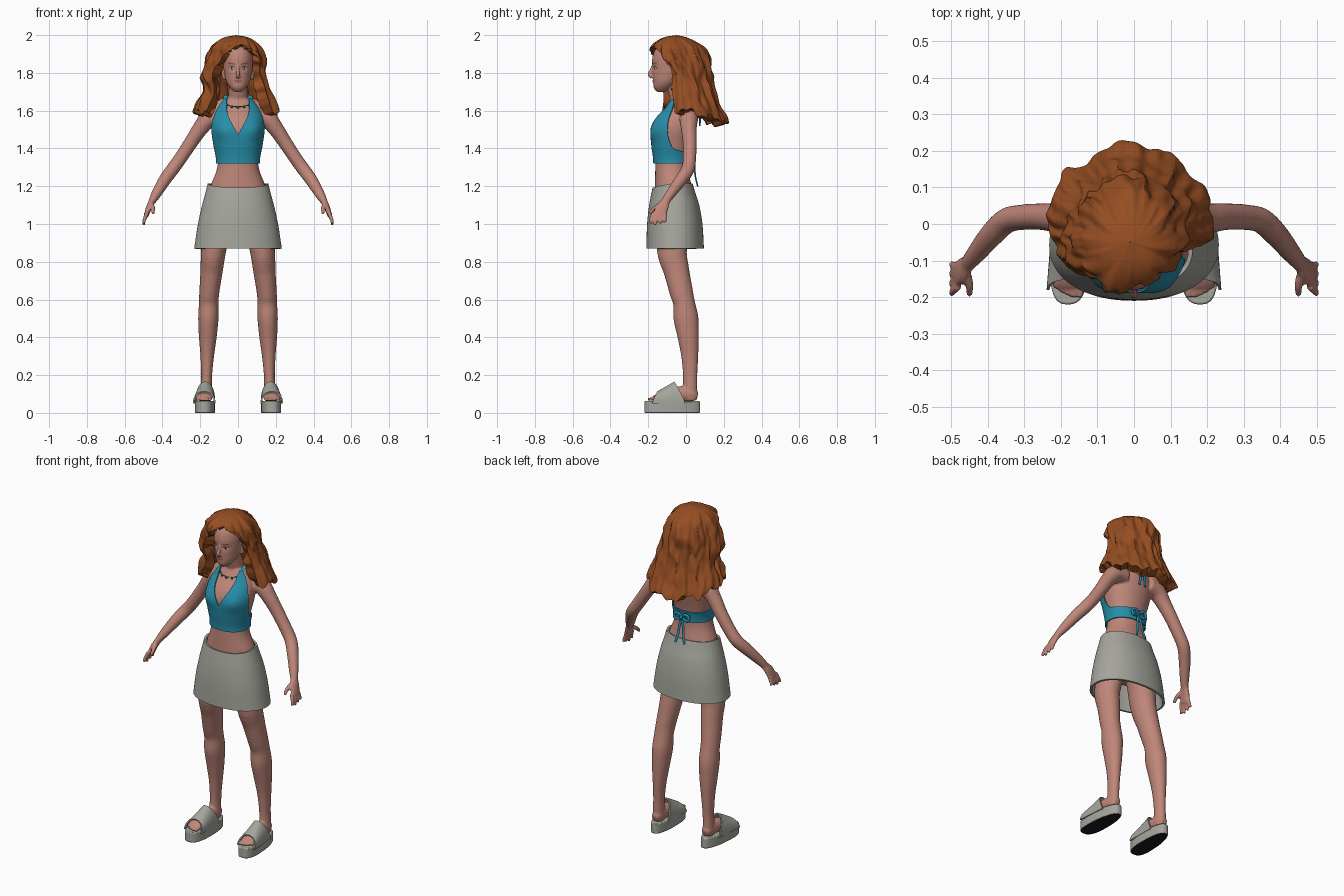
import bpy, bmesh, math
from math import sin, cos, pi, exp, copysign
from mathutils import Vector, noise

if "Cube" in bpy.data.objects:
    bpy.data.objects.remove(bpy.data.objects["Cube"])


def material(name, *rgb):
    m = bpy.data.materials.new(name)
    m.use_nodes = True
    m.diffuse_color = (*rgb, 1)
    m.node_tree.nodes["Principled BSDF"].inputs["Base Color"].default_value = (*rgb, 1)
    return m


SKIN = material("skin", .52, .24, .19)
HAIR = material("auburn_hair", .30, .075, .016)
TEAL = material("teal_cloth", .02, .27, .40)
GREY = material("warm_grey", .38, .38, .34)
BLACK = material("black", .012, .011, .011)
WHITE = material("eye_white", .6, .58, .55)
LIPS = material("lips", .36, .11, .10)
BEAD = material("dark_beads", .02, .09, .13)


def sample(keys, t):
    """Smooth interpolation of rows keyed by their first value."""
    t = min(max(t, keys[0][0]), keys[-1][0])
    i = next(k for k in range(len(keys) - 1) if t <= keys[k + 1][0])
    a, b = keys[i], keys[i + 1]
    p, n = keys[max(i - 1, 0)], keys[min(i + 2, len(keys) - 1)]
    h = b[0] - a[0]
    f = (t - a[0]) / h
    out = []
    for k in range(1, len(a)):
        m0 = (b[k] - p[k]) / (b[0] - p[0]) * h
        m1 = (n[k] - a[k]) / (n[0] - a[0]) * h
        d = b[k] - a[k]
        out.append(a[k] + f * (m0 + f * (3 * d - 2 * m0 - m1 + f * (m0 + m1 - 2 * d))))
    return out


def grid(bm, rows, cols, fn, closed=True, caps=False):
    """Add a sheet of quads from fn(u, v), optionally wrapped round and capped."""
    n = cols if closed else cols + 1
    vs = [[bm.verts.new(fn(i / rows, j / cols)) for j in range(n)] for i in range(rows + 1)]
    for r, q in zip(vs, vs[1:]):
        for j in range(cols):
            k = (j + 1) % n
            bm.faces.new((r[j], r[k], q[k], q[j]))
    if caps:
        bm.faces.new(vs[0])
        bm.faces.new(vs[-1])


def tube(bm, pts, ref=(1, 0, 0), cols=16, rows=None):
    """Add a limb through (x, y, z, width, depth) points."""
    keys = [(i, *p, p[3]) if len(p) == 4 else (i, *p) for i, p in enumerate(pts)]
    last = len(pts) - 1

    def fn(u, v):
        x, y, z, rx, ry = sample(keys, u * last)
        t = (Vector(sample(keys, u * last + .05)[:3]) - Vector(sample(keys, u * last - .05)[:3])).normalized()
        r = Vector(ref)
        s = (r - t * r.dot(t)).normalized()
        return Vector((x, y, z)) + s * rx * cos(2 * pi * v) + t.cross(s) * ry * sin(2 * pi * v)
    grid(bm, rows or last * 4, cols, fn, caps=True)


def finish(bm, name, *mats, mods=(), rule=None):
    bmesh.ops.remove_doubles(bm, verts=bm.verts, dist=.00002)
    bmesh.ops.recalc_face_normals(bm, faces=bm.faces)
    if rule:
        for f in bm.faces:
            f.material_index = rule(f)
    me = bpy.data.meshes.new(name)
    bm.to_mesh(me)
    bm.free()
    for m in mats:
        me.materials.append(m)
    me.shade_smooth()
    me.set_sharp_from_angle(angle=.8)
    ob = bpy.data.objects.new(name, me)
    bpy.context.collection.objects.link(ob)
    for kind, settings in mods:
        mod = ob.modifiers.new(kind.lower(), kind)
        for key, value in settings.items():
            setattr(mod, key, value)


MIRROR = ("MIRROR", {"use_mirror_merge": False})
SPLIT = ("EDGE_SPLIT", {"split_angle": .9})


def fuse(size, steps):
    return [("REMESH", {"mode": "VOXEL", "voxel_size": size, "use_smooth_shade": True}),
            ("SMOOTH", {"factor": .5, "iterations": steps})]


def ring(a, z, rx, front, back, power=1.0, off=0.0, cx=0.0):
    """Point on an oval section; angle 0 faces forward."""
    s, c = sin(a), cos(a)
    s, c = copysign(abs(s) ** power, s), copysign(abs(c) ** power, c)
    return Vector((cx + (rx + off) * s, (front + back) / 2 - ((back - front) / 2 + off) * c, z))


# Trunk: height, half width, front, back
TRUNK = [(1.0, .15, -.16, .05), (1.1, .165, -.17, .055), (1.2, .145, -.165, .03), (1.28, .115, -.163, .015),
         (1.34, .106, -.163, .015), (1.42, .12, -.173, .03), (1.5, .135, -.175, .05),
         (1.56, .13, -.152, .06), (1.61, .11, -.112, .055), (1.66, .075, -.082, .035)]


def trunk(a, z, off=0.0):
    a = (a + pi) % (2 * pi) - pi
    bust = .012 * exp(-((abs(a) - .55) / .35) ** 2 - ((z - 1.5) / .05) ** 2)
    return ring(a, z, *sample(TRUNK, z), power=.93, off=off + bust)


# Body: trunk, neck, shoulders, arms, hands, legs and feet fused together
bm = bmesh.new()
grid(bm, 40, 48, lambda u, v: trunk(2 * pi * v, 1 + .66 * u), caps=True)
tube(bm, [(0, 0, 1.56, .06), (0, -.025, 1.65, .055), (0, -.055, 1.73, .048), (0, -.075, 1.8, .048)])
tube(bm, [(.02, .005, 1.655, .03), (.08, .012, 1.63, .034), (.14, .015, 1.585, .04)], (0, 1, 0))
tube(bm, [(.08, .02, 1.57, .045), (.15, .015, 1.56, .05), (.2, .015, 1.505, .042), (.25, .02, 1.43, .037),
          (.31, .018, 1.34, .035), (.35, .008, 1.285, .035), (.39, -.03, 1.23, .033),
          (.435, -.085, 1.155, .026), (.458, -.112, 1.115, .022, .018)], (0, 1, 0))
tube(bm, [(.452, -.105, 1.125, .022, .018), (.47, -.125, 1.09, .034, .016), (.486, -.142, 1.045, .036, .013)], (0, 1, 0))
for i in range(4):
    y = -.172 + .02 * i
    tube(bm, [(.481, y, 1.06, .011), (.495, y - .012 + .004 * i, 1.025, .010),
              (.499, y - .02 + .008 * i, .993 + .008 * abs(i - 1), .008)], (0, 1, 0), 10)
tube(bm, [(.462, -.125, 1.105, .014), (.45, -.165, 1.085, .012), (.45, -.195, 1.055, .009)], cols=10)
tube(bm, [(.095, -.06, 1.08, .08, .09), (.128, -.075, .87, .067, .08), (.14, -.05, .75, .059, .068),
          (.152, -.025, .64, .053, .062), (.155, -.01, .58, .052, .058), (.157, 0, .5, .054, .066),
          (.16, .012, .4, .047, .056), (.163, .02, .3, .036, .045), (.166, .022, .2, .029, .038),
          (.168, .022, .12, .03, .038), (.168, .025, .065, .03, .034)], cols=24)
tube(bm, [(.168, .06, .085, .02, .02), (.168, .03, .095, .032, .038), (.17, -.03, .1, .036, .042),
          (.174, -.08, .093, .04, .038), (.178, -.14, .083, .045, .024), (.179, -.17, .076, .042, .014)])
for i in range(5):
    x = .147 + .0165 * i
    tip = -.203 + .0017 * i * i
    tube(bm, [(x, -.155, .075, .011), (x, (tip - .155) / 2, .074, .010), (x, tip, .07, .008)], cols=10)
finish(bm, "body", SKIN, mods=[MIRROR] + fuse(.006, 4))

# Head with eye hollows, nose and ears
HEAD = [(1.7, .02, -.155, -.11), (1.72, .041, -.17, -.075), (1.75, .06, -.174, -.04), (1.79, .071, -.177, 0),
        (1.83, .077, -.179, .02), (1.88, .079, -.178, .03), (1.93, .07, -.158, .02), (1.965, .035, -.115, -.02)]


def hollow(x, z):
    return .007 * exp(-((abs(x) - .033) / .018) ** 2 - ((z - 1.825) / .014) ** 2)


def head(u, v):
    p = ring(2 * pi * v, 1.7 + .265 * u, *sample(HEAD, 1.7 + .265 * u))
    if p.y < -.08:
        p.y += hollow(p.x, p.z)
    return p


bm = bmesh.new()
grid(bm, 50, 72, head, caps=True)
tube(bm, [(0, -.174, 1.84, .007), (0, -.184, 1.815, .008), (0, -.192, 1.792, .011), (0, -.178, 1.777, .012)])
tube(bm, [(.068, -.06, 1.815, .012, .018), (.08, -.056, 1.8, .008, .02), (.072, -.066, 1.765, .008, .01)])
finish(bm, "head", SKIN, mods=[MIRROR] + fuse(.004, 4))


def face_patch(name, mat, x, z, w, h, off, tilt=0.0, mirror=True):
    """Thin oval plate following the face."""
    def fn(u, v):
        px = x + w * u * cos(2 * pi * v)
        pz = z + h * u * sin(2 * pi * v) + tilt * (px - x) - 9 * abs(tilt) * (px - x) ** 2
        rx, front, back = sample(HEAD, pz)
        y = (front + back) / 2 - (back - front) / 2 * math.sqrt(1 - (px / rx) ** 2)
        return px, y + hollow(px, pz) - off, pz
    bm = bmesh.new()
    grid(bm, 5, 24, fn)
    finish(bm, name, mat, mods=[MIRROR] if mirror else [])


face_patch("eyelid_lines", BLACK, .034, 1.826, .0165, .0075, .002)
face_patch("eye_whites", WHITE, .034, 1.825, .015, .0055, .003)
face_patch("irises", BLACK, .033, 1.825, .005, .005, .004)
face_patch("eyebrows", HAIR, .036, 1.85, .02, .0032, .003, .15)
face_patch("upper_lip", LIPS, 0, 1.759, .021, .004, .003, mirror=False)
face_patch("lower_lip", LIPS, 0, 1.753, .017, .005, .0035, mirror=False)

# Hair: wavy shell, open over the face, parted off centre
MANE = [(1.55, -.015, .225, -.18, .21), (1.6, -.015, .22, -.18, .208), (1.65, -.012, .203, -.18, .185),
        (1.7, -.01, .18, -.18, .17), (1.8, -.015, .166, -.18, .14), (1.9, -.014, .141, -.19, .11),
        (1.94, -.012, .12, -.187, .09), (1.97, -.01, .092, -.155, .045), (1.99, -.01, .055, -.11, 0),
        (2.0, -.01, .001, -.05, -.048)]


def mane(u, v):
    t = u ** 1.5
    zn = 2 - .41 * t
    s = min(max((1.945 - zn) / .12, 0), 1) ** .5
    lo, hi = .25 + .9 * s, .25 + 2 * pi - s
    a = lo + (hi - lo) * v
    bottom = 1.6 - .06 * max(0, -cos(a)) + .012 * sin(9 * a) + .008 * sin(23 * a + 1)
    cx, rx, front, back = sample(MANE, zn)
    q = Vector((sin(a) * 2.6, cos(a) * 2.6, zn * 7))
    lump = .022 * noise.noise(q) + .012 * noise.noise(q * 2.3) - .012 * abs(sin(5 * a + 9 * zn + 2 * noise.noise(q)))
    p = ring(a, 2 - (2 - bottom) * t, rx, front, back, off=min(1, 7 * t) * (lump + .006), cx=cx)
    p.z += .008 * min(1, 4 * t) * noise.noise(q * 1.7)
    return p


bm = bmesh.new()
grid(bm, 64, 130, mane, closed=False)
finish(bm, "hair", HAIR, mods=[("SOLIDIFY", {"thickness": .055, "offset": -1}), SPLIT])

# Halter top: hugs the trunk, with a V neck and an open back
EDGE = [(0, 1.475), (.3, 1.555), (.7, 1.65), (1.05, 1.65), (1.2, 1.56), (1.4, 1.45), (1.7, 1.395), (pi, 1.385)]


def halter(u, v):
    a = 2 * pi * v - pi
    return trunk(a, 1.32 + (sample(EDGE, abs(a))[0] - 1.32) * u, .005)


bm = bmesh.new()
grid(bm, 24, 120, halter)
finish(bm, "halter_top", TEAL, mods=[("SOLIDIFY", {"thickness": .006, "offset": 1}), SPLIT])

# Ties behind the neck and the bow at the back
bm = bmesh.new()
tube(bm, [(.062, -.06, 1.64, .014, .006), (.064, -.02, 1.676, .012, .006), (.05, .035, 1.672, .009, .006),
          (0, .06, 1.64, .008)], cols=10)
tube(bm, [(0, .06, 1.64, .01), (.012, .075, 1.58, .007), (.02, .072, 1.52, .007, .004)], cols=8)
finish(bm, "neck_ties", TEAL, mods=[MIRROR])
bm = bmesh.new()
tube(bm, [(0, .035, 1.35, .007), (.025, .045, 1.372, .008), (.048, .042, 1.36, .008), (.04, .045, 1.335, .008),
          (0, .038, 1.345, .007)], (0, 1, 0), 8)
tube(bm, [(0, .038, 1.345, .008), (.012, .045, 1.3, .008, .005), (.018, .05, 1.25, .008, .004),
          (.03, .062, 1.2, .007, .004)], cols=8)
tube(bm, [(-.005, .035, 1.345, .014), (.012, .042, 1.345, .013)], (0, 1, 0), 10)
finish(bm, "back_bow", TEAL, mods=[MIRROR])

# Necklace: cord with beads
bm = bmesh.new()
path = [trunk(a / 10, 1.622 + .0003 * a * a, .004) for a in range(-10, 11)]
tube(bm, [(*p, .0022) for p in path], (0, 0, 1), 6, 40)
for p in path[1::3]:
    ball = bmesh.ops.create_icosphere(bm, subdivisions=2, radius=.007)["verts"]
    bmesh.ops.translate(bm, verts=ball, vec=p - Vector((0, .003, .004)))
finish(bm, "necklace", BEAD)

# Skirt: flared tube with a dipped front waist
SKIRT = [(.87, .232, -.21, .095), (1.0, .212, -.206, .087), (1.1, .19, -.196, .07), (1.17, .171, -.185, .048),
         (1.215, .16, -.177, .035)]


def skirt(u, v):
    z = .87 + .345 * u
    p = ring(2 * pi * v, z, *sample(SKIRT, z), power=.92)
    p.z -= .022 * u ** 3 * max(0, cos(2 * pi * v))
    return p


bm = bmesh.new()
grid(bm, 24, 72, skirt)
finish(bm, "skirt", GREY, mods=[("SOLIDIFY", {"thickness": .012, "offset": -1}), SPLIT])


# Sandals: platform with a dark underside, and a wide arched strap
def sole(u, v):
    s, c = sin(2 * pi * v), cos(2 * pi * v)
    half = (.052 + .009 * c) * copysign(abs(s) ** .75, s)
    return .174 + .007 * c + half, -.0725 - .1475 * copysign(abs(c) ** .85, c), .062 * u


bm = bmesh.new()
grid(bm, 1, 56, sole, caps=True)
finish(bm, "platform_soles", GREY, BLACK, rule=lambda f: int(f.normal.z < -.9),
       mods=[MIRROR, ("BEVEL", {"width": .005, "segments": 2, "limit_method": "ANGLE"})])


def strap(u, v):
    s, c = sin(pi * v), cos(pi * v)
    front, back = -.15 - .03 * (1 - s), -.06 + .055 * (1 - s)
    return .179 - .006 * u + (.056 - .008 * u) * c, front + (back - front) * u, .05 + (.06 + .052 * u) * s ** .8


bm = bmesh.new()
grid(bm, 10, 28, strap, closed=False)
finish(bm, "sandal_straps", GREY, mods=[MIRROR, ("SOLIDIFY", {"thickness": .008, "offset": 0}), SPLIT])
